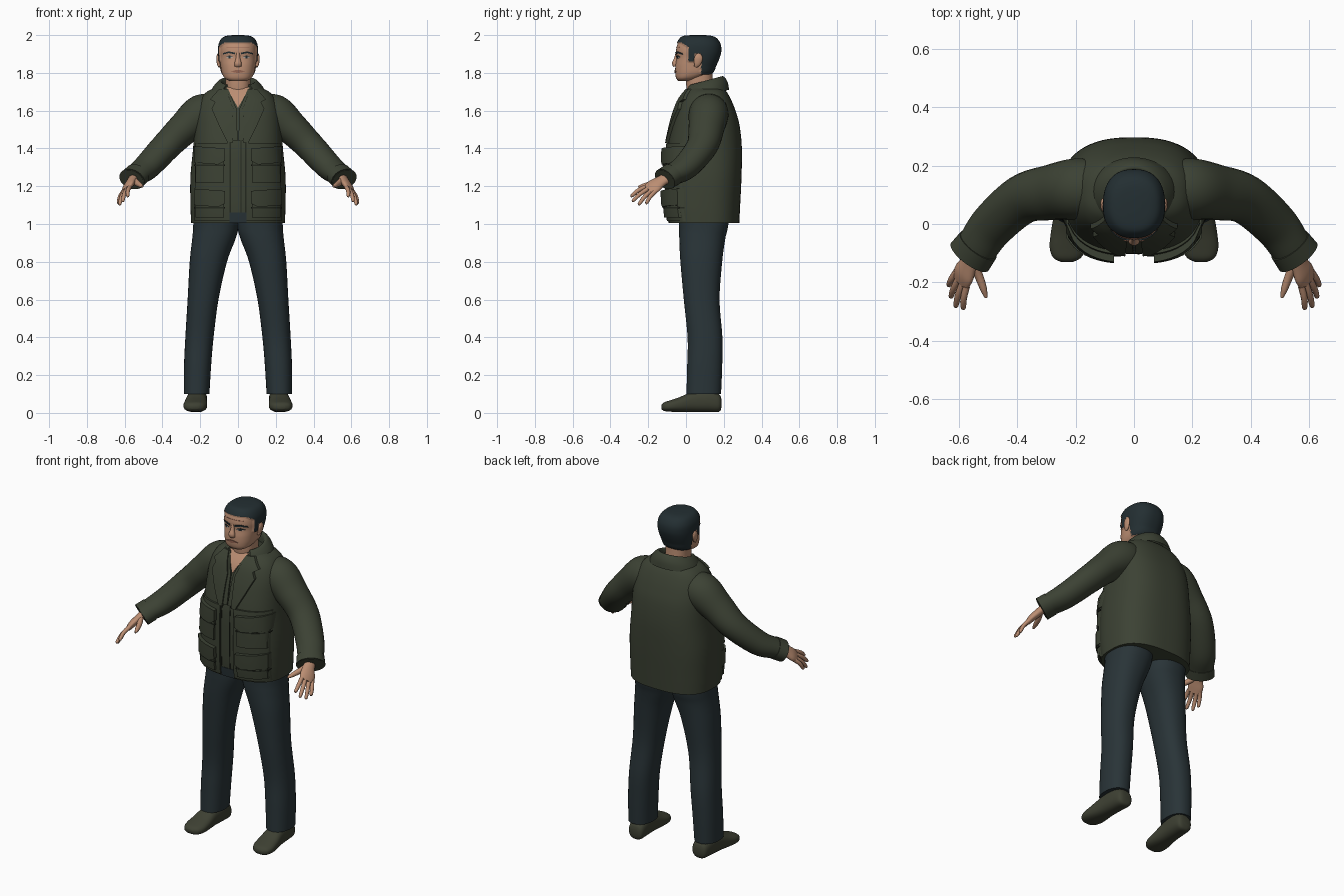
import bpy, bmesh, math
from mathutils import Vector
from mathutils.bvhtree import BVHTree

cube = bpy.data.objects.get("Cube")
if cube:
    bpy.data.objects.remove(cube)


def material(name, r, g, b):
    m = bpy.data.materials.new(name)
    m.use_nodes = True
    m.diffuse_color = (r, g, b, 1)
    bsdf = m.node_tree.nodes["Principled BSDF"]
    bsdf.inputs["Base Color"].default_value = (r, g, b, 1)
    bsdf.inputs["Roughness"].default_value = 0.9
    return m


OLIVE = material("olive cloth", .045, .054, .034)
SEAM = material("dark olive seam", .018, .022, .014)
NAVY = material("dark slate cloth", .022, .034, .039)
HAIR = material("black hair", .017, .028, .032)
SKIN = material("skin", .50, .27, .17)
LIP = material("lip", .30, .13, .085)
SHOE = material("shoe leather", .048, .052, .033)
WHITE = material("eye white", .45, .40, .36)


def finish(name, bm, mat, mirror=False, angle=50):
    bmesh.ops.recalc_face_normals(bm, faces=bm.faces)
    mesh = bpy.data.meshes.new(name)
    bm.to_mesh(mesh)
    bm.free()
    mesh.materials.append(mat)
    ob = bpy.data.objects.new(name, mesh)
    bpy.context.collection.objects.link(ob)
    if mirror:
        ob.modifiers.new("mirror", 'MIRROR').use_mirror_merge = False
    bpy.ops.object.select_all(action='DESELECT')
    ob.select_set(True)
    bpy.context.view_layer.objects.active = ob
    bpy.ops.object.shade_smooth_by_angle(angle=math.radians(angle))
    return ob


def spline(rows, steps):
    """Smooth curve through rows of numbers."""
    pad = [rows[0]] + list(rows) + [rows[-1]]
    out = []
    for a, b, c, d in zip(pad, pad[1:], pad[2:], pad[3:]):
        for i in range(steps):
            t = i / steps
            out.append([q + t * (r - p) / 2 + t * t * (2 * p - 5 * q + 4 * r - s) / 2
                        + t ** 3 * (3 * q - p - 3 * r + s) / 2
                        for p, q, r, s in zip(a, b, c, d)])
    return out + [list(rows[-1])]


def loft(name, rings, mat, power=2, segs=32, mirror=False):
    """Skin of superellipse rings, each given as centre and two half axes."""
    bm = bmesh.new()
    loops = []
    for c, u, v in rings:
        loop = []
        for i in range(segs):
            a = math.tau * (i + .5) / segs
            ca, sa = math.cos(a), math.sin(a)
            cu = math.copysign(abs(ca) ** (2 / power), ca)
            sv = math.copysign(abs(sa) ** (2 / power), sa)
            loop.append(bm.verts.new(c + u * cu + v * sv))
        loops.append(loop)
    for lo, hi in zip(loops, loops[1:]):
        for i in range(segs):
            j = (i + 1) % segs
            bm.faces.new((lo[i], lo[j], hi[j], hi[i]))
    bm.faces.new(loops[0])
    bm.faces.new(loops[-1])
    return finish(name, bm, mat, mirror)


def column(name, rows, mat, power=2.3, steps=5, **kw):
    """Upright loft from rows of z, centre x, half width, front y, back y."""
    rings = [(Vector((x, (f + b) / 2, z)), Vector((w, 0, 0)), Vector((0, (b - f) / 2, 0)))
             for z, x, w, f, b in spline(rows, steps)]
    return loft(name, rings, mat, power, **kw)


def limb(name, rows, mat, side=(0, 0, 1), steps=6, segs=20, power=2, mirror=True):
    """Tube along rows of x, y, z, radius towards side, other radius."""
    pts = spline(rows, steps)
    rings = []
    for i, p in enumerate(pts):
        t = Vector(pts[min(i + 1, len(pts) - 1)][:3]) - Vector(pts[max(i - 1, 0)][:3])
        t.normalize()
        u = Vector(side)
        u = (u - t * u.dot(t)).normalized()
        rings.append((Vector(p[:3]), u * p[3], t.cross(u) * p[4]))
    return loft(name, rings, mat, power, segs, mirror)


def surface(ob):
    bpy.context.view_layer.update()
    return BVHTree.FromObject(ob, bpy.context.evaluated_depsgraph_get())


def plate(name, outline, target, thick, mat, mirror=True, step=.02):
    """Panel with an x, z outline laid on the front of a surface."""
    bm = bmesh.new()
    bm.faces.new([bm.verts.new((x, 0, z)) for x, z in outline])
    for axis, vals in ((0, [p[0] for p in outline]), (2, [p[1] for p in outline])):
        k = min(vals) + step
        while k < max(vals) - step / 4:
            co, no = [0, 0, 0], [0, 0, 0]
            co[axis], no[axis] = k, 1
            bmesh.ops.bisect_plane(bm, geom=bm.verts[:] + bm.edges[:] + bm.faces[:],
                                   plane_co=co, plane_no=no)
            k += step
    for v in bm.verts:
        hit = target.ray_cast(Vector((v.co.x, -1, v.co.z)), Vector((0, 1, 0)))[0]
        v.co.y = (hit or target.find_nearest(v.co)[0]).y + .001
    new = bmesh.ops.extrude_face_region(bm, geom=bm.faces[:])["geom"]
    for v in new:
        if isinstance(v, bmesh.types.BMVert):
            v.co.y -= thick
    return finish(name, bm, mat, mirror, 35)


def box(x0, x1, z0, z1):
    return [(x0, z0), (x1, z0), (x1, z1), (x0, z1)]


# Jacket body
jacket = column("jacket_body", [
    (1.005, 0, .248, -.09, .282), (1.1, 0, .252, -.1, .287), (1.25, 0, .252, -.102, .294),
    (1.4, 0, .238, -.098, .296), (1.52, 0, .230, -.075, .284), (1.6, 0, .220, -.052, .262),
    (1.66, 0, .198, -.028, .238), (1.7, 0, .165, 0, .215), (1.727, 0, .11, .02, .19)],
    OLIVE, power=2.6, segs=64)
body = surface(jacket)

# Sleeves and cuffs
limb("sleeve", [(.10, .12, 1.60, .08, .09), (.19, .12, 1.582, .105, .105),
                (.283, .108, 1.508, .088, .095), (.38, .085, 1.412, .077, .085),
                (.48, 0, 1.305, .068, .078), (.535, -.075, 1.26, .057, .072),
                (.563, -.112, 1.236, .055, .074)], OLIVE, segs=28)
limb("cuff", [(.533, -.073, 1.262, .061, .076), (.562, -.112, 1.237, .060, .080)],
     OLIVE, segs=28)

# Jacket front: panels, lapels, pockets, placket
plate("front_panel", [(.045, 1.015), (.23, 1.015), (.225, 1.43), (.045, 1.43)],
      body, .012, OLIVE)
plate("lapel", [(.03, 1.43), (.055, 1.43), (.10, 1.52), (.14, 1.61), (.122, 1.645),
                (.148, 1.66), (.10, 1.715), (.062, 1.715), (.025, 1.61)], body, .018, OLIVE)
plate("inner_facing", [(.002, 1.44), (.03, 1.44), (.03, 1.61), (.072, 1.715),
                       (.052, 1.715), (.008, 1.61)], body, .010, OLIVE)
for label, z0, z1 in (("chest", 1.22, 1.40), ("hip", 1.035, 1.175)):
    plate(label + "_pocket", box(.075, .225, z0, z1), body, .026, OLIVE)
    plate(label + "_pocket_flap", [(.068, z1 - .065), (.105, z1 - .085), (.232, z1 - .075),
                                   (.232, z1 + .012), (.068, z1)], body, .036, OLIVE)
    plate(label + "_pocket_seam", box(.07, .232, z1 - .092, z1 - .086), body, .028, SEAM)
plate("placket_seam", box(.012, .018, 1.06, 1.6), body, .004, SEAM, mirror=False)
plate("panel_seam", box(.038, .045, 1.06, 1.43), body, .004, SEAM)
plate("fly_front", box(-.045, .045, 1.006, 1.06), body, .004, NAVY, mirror=False)
plate("throat_opening", [(0, 1.615), (.06, 1.722), (-.06, 1.722)], body, .007, SKIN, False)

# Collar folded around the neck, open in front
bm = bmesh.new()
grid = []
for w, d, z in spline([(.152, .128, 1.685), (.13, .12, 1.727), (.10, .098, 1.757),
                       (.084, .08, 1.745), (.08, .075, 1.69)], 4):
    arc = [math.radians(-142 + 284 * i / 40) for i in range(41)]
    grid.append([bm.verts.new((w * math.sin(a), .1 + d * math.cos(a), z + .025 * math.cos(a)))
                 for a in arc])
for lo, hi in zip(grid, grid[1:]):
    for i in range(40):
        bm.faces.new((lo[i], lo[i + 1], hi[i + 1], hi[i]))
for i in (0, 40):
    bm.faces.new([row[i] for row in grid])
finish("collar", bm, OLIVE)

# Trousers and shoes
column("trouser_leg", [
    (1.08, .115, .12, -.04, .235), (.98, .118, .12, -.037, .222), (.92, .128, .115, -.036, .208),
    (.8, .157, .099, -.03, .192), (.6, .185, .082, -.012, .178), (.4, .204, .075, .008, .193),
    (.25, .214, .072, .006, .192), (.1, .219, .068, .002, .186)], NAVY, mirror=True)
shoe = [(.188, .025, .03, .07), (.175, .045, .006, .1), (.12, .052, .004, .125),
        (.04, .054, .004, .115), (-.03, .061, .004, .085), (-.08, .062, .006, .068),
        (-.115, .048, .01, .056), (-.13, .02, .02, .042)]
loft("shoe", [(Vector((.216 + .06 * (.1 - y), y, (a + b) / 2)), Vector((w, 0, 0)),
               Vector((0, 0, (b - a) / 2))) for y, w, a, b in spline(shoe, 4)],
     SHOE, 2.5, 28, True)

# Hands
spread = Vector((.5, .78, -.36))
limb("palm", [(.548, -.09, 1.25, .03, .025), (.565, -.135, 1.225, .035, .022),
              (.582, -.17, 1.2, .045, .02), (.592, -.198, 1.178, .04, .014)], SKIN, spread)
for finger, s, tip in (("index", -.034, (.585, -.292, 1.146)), ("middle", -.011, (.611, -.285, 1.12)),
                       ("ring", .012, (.628, -.252, 1.102)), ("little", .033, (.635, -.212, 1.108))):
    root = Vector((.59, -.188, 1.185)) + spread * s
    end = Vector(tip)
    mid = root.lerp(end, .5) + Vector((.004, -.002, .005))
    limb(finger + "_finger", [(*root, .012, .012), (*mid, .0115, .011),
                              (*root.lerp(end, .92), .009, .009), (*end, .004, .004)],
         SKIN, spread, steps=3, segs=10)
limb("thumb", [(.552, -.135, 1.232, .018, .016), (.532, -.175, 1.215, .016, .015),
               (.515, -.222, 1.204, .012, .012), (.506, -.252, 1.197, .005, .005)],
     SKIN, spread, steps=3, segs=12)

# Neck and head
column("neck", [(1.62, 0, .07, .02, .16), (1.72, 0, .066, .002, .145), (1.82, 0, .07, .0, .14)], SKIN)
head = column("head", [
    (1.757, 0, .045, -.04, .03), (1.772, 0, .07, -.052, .075), (1.80, 0, .086, -.057, .135),
    (1.84, 0, .093, -.056, .155), (1.88, 0, .098, -.05, .172), (1.915, 0, .100, -.053, .181),
    (1.95, 0, .097, -.046, .178), (1.978, 0, .083, -.03, .16), (1.99, 0, .06, -.012, .135),
    (1.994, 0, .025, .03, .10)], SKIN, power=2.4, steps=8, segs=96)
face = surface(head)


def hairline(y):
    if y < .015:
        return 1.958 - max(0, y + .02) * .6
    if y < .045:
        return 1.862
    return 1.9 if y < .08 else 1.795


# Hair: the scalp faces, raised a little
mesh = head.data
mesh.materials.append(HAIR)
scalp = set()
for f in mesh.polygons:
    if f.center.z > hairline(f.center.y):
        f.material_index = 1
        scalp.update(f.vertices)
lift = {i: mesh.vertices[i].normal * .006 for i in scalp}
for i, d in lift.items():
    mesh.vertices[i].co += d

# Face features
limb("nose", [(0, -.045, 1.905, .009, .010), (0, -.052, 1.875, .012, .012),
              (0, -.058, 1.85, .019, .016), (0, -.054, 1.836, .018, .012)],
     SKIN, (1, 0, 0), mirror=False)
limb("ear", [(.098, .05, 1.832, .008, .006), (.103, .06, 1.85, .018, .009),
             (.106, .066, 1.88, .022, .009), (.103, .066, 1.902, .010, .006)], SKIN, (0, 1, 0))
plate("eyebrow", [(.016, 1.898), (.05, 1.905), (.08, 1.897), (.078, 1.905), (.05, 1.914),
                  (.016, 1.907)], face, .006, HAIR, step=.01)
plate("eye", [(.024, 1.881), (.045, 1.876), (.066, 1.882), (.045, 1.889)], face, .003, WHITE, step=.01)
plate("iris", box(.039, .051, 1.877, 1.889), face, .005, HAIR, step=.01)
plate("eyelid", [(.022, 1.884), (.045, 1.888), (.068, 1.884), (.045, 1.893)], face, .006, HAIR, step=.01)
plate("mouth", [(-.038, 1.806), (0, 1.799), (.038, 1.806), (.012, 1.815), (-.012, 1.815)],
      face, .005, LIP, False, .01)
plate("forehead_crease", box(-.06, .06, 1.934, 1.937), face, .003, LIP, False, .01)
